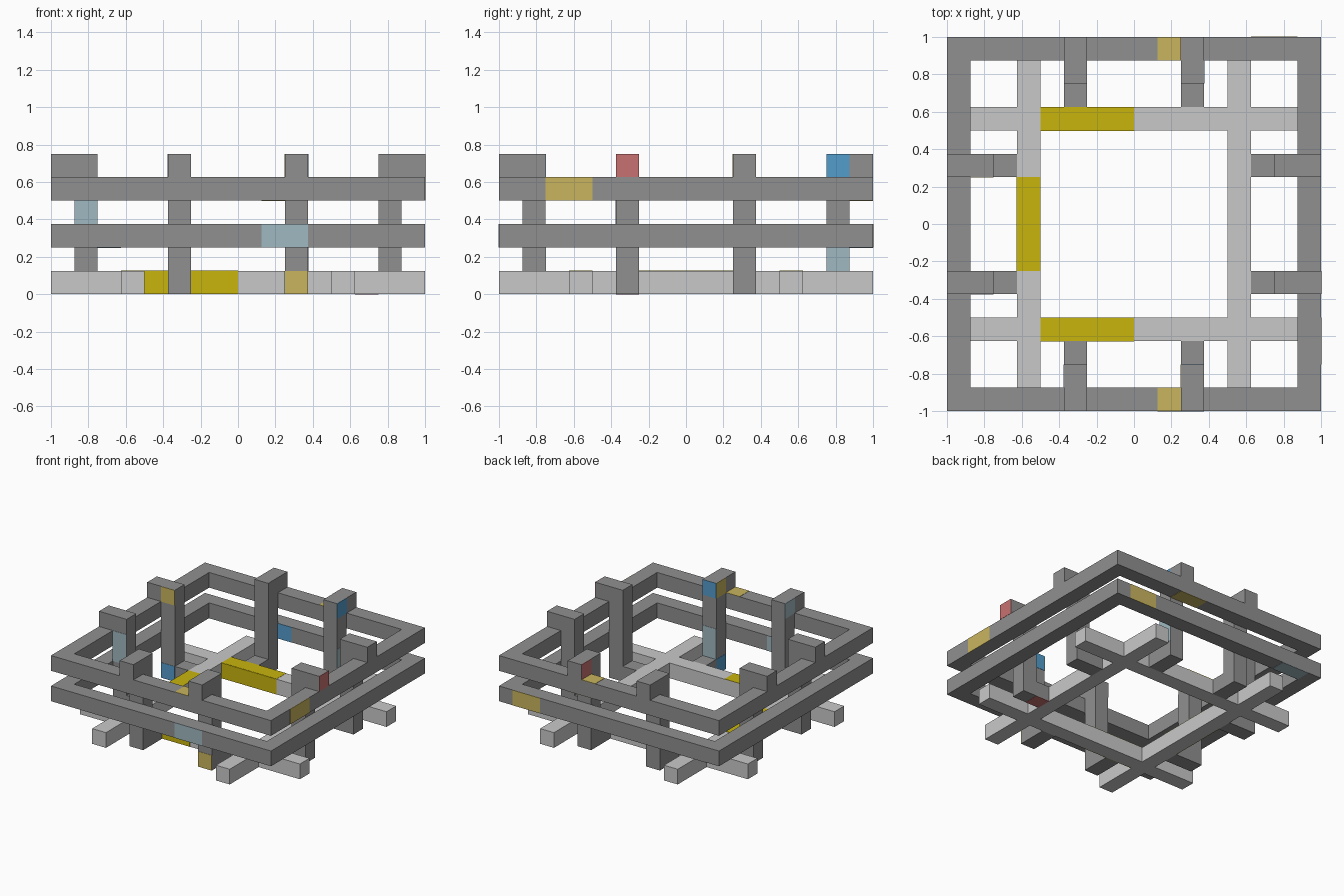
import bpy, bmesh, math
from mathutils import Matrix

cube = bpy.data.objects.get("Cube")
if cube:
    bpy.data.objects.remove(cube, do_unlink=True)


def material(name, rgb):
    lin = [((c / 255 + 0.055) / 1.055) ** 2.4 if c > 10 else c / 255 / 12.92 for c in rgb]
    m = bpy.data.materials.new(name)
    m.use_nodes = True
    m.diffuse_color = (*lin, 1)
    m.node_tree.nodes["Principled BSDF"].inputs["Base Color"].default_value = (*lin, 1)
    return m


GREY = material("mid grey", (144, 144, 144))
LIGHT = material("light grey", (201, 201, 201))
YELLOW = material("yellow", (201, 181, 13))
TAN = material("tan", (201, 181, 95))
PALE = material("pale blue", (159, 184, 193))
BLUE = material("blue", (83, 156, 203))
RED = material("red", (201, 113, 113))


def add_object(name, bm, mat):
    bmesh.ops.recalc_face_normals(bm, faces=bm.faces[:])
    mesh = bpy.data.meshes.new(name)
    bm.to_mesh(mesh)
    bm.free()
    mesh.materials.append(mat)
    obj = bpy.data.objects.new(name, mesh)
    bpy.context.collection.objects.link(obj)
    return obj


def boxes(name, mat, spans):
    """One object made of boxes, each given as (x0, x1, y0, y1, z0, z1)."""
    bm = bmesh.new()
    for x0, x1, y0, y1, z0, z1 in spans:
        place = Matrix.Translation(((x0 + x1) / 2, (y0 + y1) / 2, (z0 + z1) / 2))
        size = Matrix.Diagonal((x1 - x0, y1 - y0, z1 - z0, 1))
        bmesh.ops.create_cube(bm, size=1, matrix=place @ size)
    return add_object(name, bm, mat)


# Base grid: four crossing light beams on the ground
for side, s in (("front", -0.5625), ("back", 0.5625)):
    boxes(side + "_base_beam", LIGHT, [(-1, 1, s - 0.0625, s + 0.0625, 0, 0.125)])
for side, s in (("right", -0.5625), ("left", 0.5625)):
    boxes(side + "_base_beam", LIGHT,
          [(s - 0.0625, s + 0.0625, a, b, 0, 0.125)
           for a, b in ((-1, -0.625), (-0.5, 0.5), (0.625, 1))])

# Two square rails around the outside
for name, z in (("lower_rail", 0.25), ("upper_rail", 0.5)):
    boxes(name, GREY, [(-1, 1, -1, -0.875, z, z + 0.125),
                       (-1, 1, 0.875, 1, z, z + 0.125),
                       (-1, -0.875, -0.875, 0.875, z, z + 0.125),
                       (0.875, 1, -0.875, 0.875, z, z + 0.125)])

# Posts: foot pointing inward, hook over the upper rail (distance out, height)
PROFILE = [(0.625, 0), (0.875, 0), (0.875, 0.625), (1, 0.625),
           (1, 0.75), (0.75, 0.75), (0.75, 0.125), (0.625, 0.125)]
for k, side in enumerate(("front", "left", "back", "right")):
    for n, s in enumerate((-0.3125, 0.3125)):
        bm = bmesh.new()
        face = bm.faces.new([bm.verts.new((s - 0.0625, -r, z)) for r, z in PROFILE])
        ext = bmesh.ops.extrude_face_region(bm, geom=[face])
        bmesh.ops.translate(bm, vec=(0.125, 0, 0),
                            verts=[v for v in ext["geom"] if isinstance(v, bmesh.types.BMVert)])
        bm.transform(Matrix.Rotation(k * math.pi / 2, 4, "Z"))
        add_object(f"{side}_post_{n + 1}", bm, GREY)


def plate(name, mat, axis, at, a0, a1, b0, b1):
    """Thin colour plate on the plane axis = at; a and b are the other axes in order."""
    span = [a0, a1, b0, b1]
    i = 2 * "xyz".index(axis)
    span[i:i] = [at - 0.002, at + 0.002]
    boxes(name, mat, [span])


# Yellow stretches on the base beams
plate("front_beam_top_band", YELLOW, "z", 0.125, -0.5, 0, -0.625, -0.5)
plate("front_beam_face_band", YELLOW, "y", -0.625, -0.5, 0, 0, 0.125)
plate("back_beam_top_band", YELLOW, "z", 0.125, -0.5, 0, 0.5, 0.625)
plate("back_beam_face_band", YELLOW, "y", 0.5, -0.5, 0, 0, 0.125)
plate("right_beam_top_band", YELLOW, "z", 0.125, -0.625, -0.5, -0.25, 0.25)
plate("right_beam_face_band", YELLOW, "x", -0.625, -0.25, 0.25, 0, 0.125)

# Patches on the rails
plate("front_upper_rail_top_patch", TAN, "z", 0.625, 0.125, 0.25, -1, -0.875)
plate("back_upper_rail_top_patch", TAN, "z", 0.625, 0.125, 0.25, 0.875, 1)
plate("back_upper_rail_under_patch", TAN, "z", 0.5, 0.125, 0.375, 0.875, 1)
plate("left_upper_rail_patch", TAN, "x", 1, -0.75, -0.5, 0.5, 0.625)
plate("back_lower_rail_patch", TAN, "y", 1, 0.625, 0.875, 0.25, 0.375)
plate("front_lower_rail_patch", PALE, "y", -1, 0.125, 0.375, 0.25, 0.375)
plate("front_lower_rail_inner_patch", PALE, "y", -0.875, -0.25, -0.125, 0.25, 0.375)
plate("back_lower_rail_inner_patch", BLUE, "y", 0.875, -0.25, -0.125, 0.25, 0.375)
plate("back_lower_rail_under_patch", PALE, "z", 0.25, -0.875, -0.625, 0.875, 1)

# Patches on the front posts
plate("front_post_foot_patch", TAN, "y", -0.875, 0.25, 0.375, 0, 0.125)
plate("front_post_inner_top_patch", BLUE, "y", -0.75, 0.25, 0.375, 0.625, 0.75)
plate("front_post_inner_patch", PALE, "y", -0.75, 0.25, 0.375, 0.125, 0.375)
plate("front_post_side_top_patch", TAN, "x", 0.25, -0.875, -0.75, 0.625, 0.75)
plate("front_post_side_foot_patch", BLUE, "x", 0.25, -0.875, -0.75, 0, 0.125)
plate("front_post_far_side_patch", PALE, "x", -0.375, -0.875, -0.75, 0.625, 0.75)

# Patches on the back posts
plate("back_post_side_top_patch", BLUE, "x", 0.375, 0.75, 0.875, 0.625, 0.75)
plate("back_post_side_patch", PALE, "x", 0.375, 0.75, 0.875, 0.125, 0.375)
plate("back_post_hook_patch", RED, "x", 0.25, 0.875, 1, 0.625, 0.75)

# Patches on the side posts
plate("left_post_hook_patch", RED, "x", 1, -0.375, -0.25, 0.625, 0.75)
plate("left_post_foot_under_patch", RED, "z", 0, 0.625, 0.75, -0.375, -0.25)
plate("right_post_front_patch", PALE, "y", -0.375, -0.875, -0.75, 0.375, 0.625)
plate("right_post_top_patch", TAN, "y", 0.25, -0.875, -0.75, 0.625, 0.75)
plate("right_post_foot_patch", BLUE, "y", 0.25, -0.875, -0.75, 0, 0.125)
